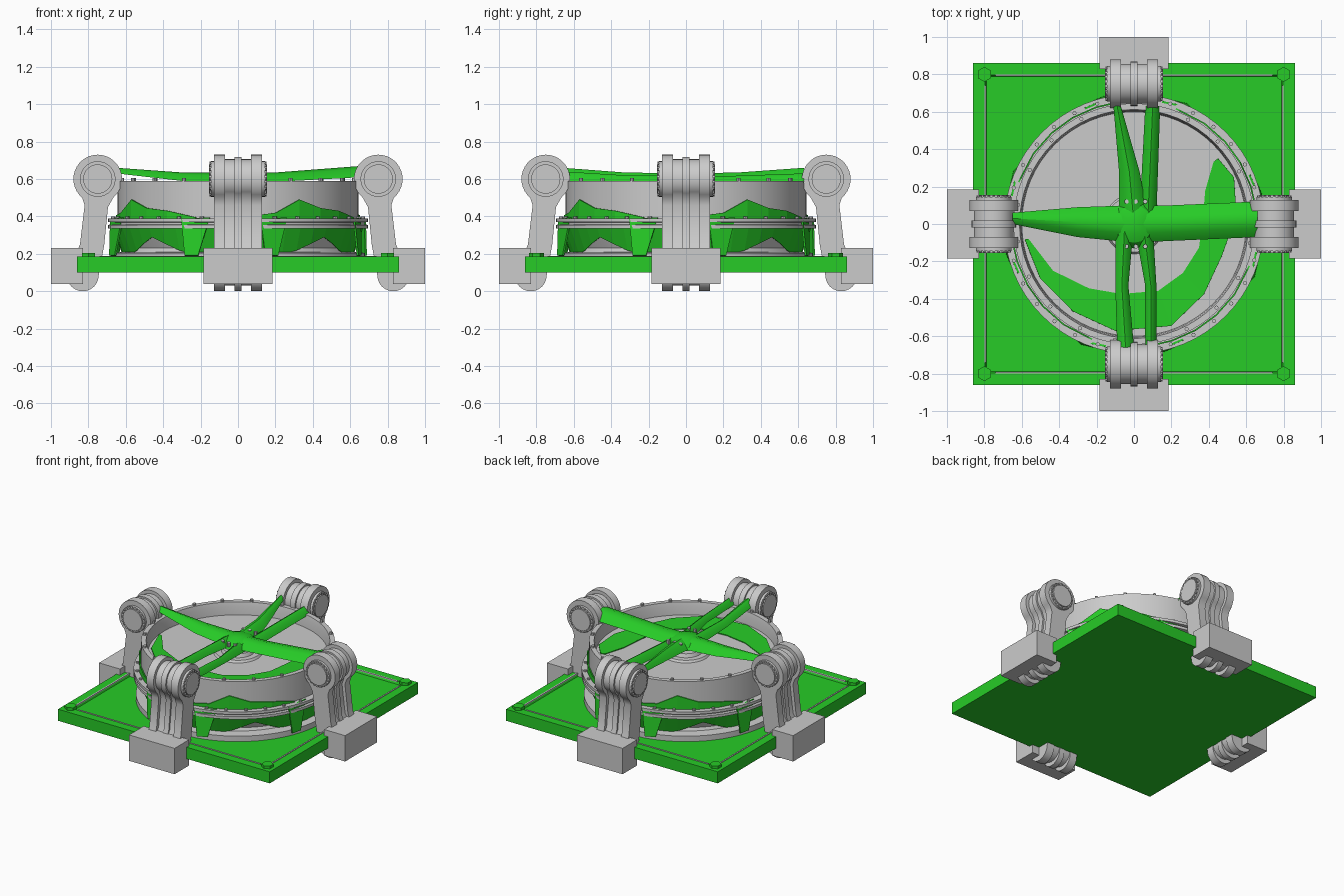
import bpy, bmesh
from math import sin, cos, pi, radians
from mathutils import Matrix, Vector

if "Cube" in bpy.data.objects:
    bpy.data.objects.remove(bpy.data.objects["Cube"])

green = bpy.data.materials.new("green")
green.diffuse_color = (0.02, 0.6, 0.02, 1)
green.use_nodes = True
green.node_tree.nodes["Principled BSDF"].inputs["Base Color"].default_value = green.diffuse_color


def finish(bm, name, mat=None, smooth=None):
    bmesh.ops.recalc_face_normals(bm, faces=bm.faces)
    me = bpy.data.meshes.new(name)
    bm.to_mesh(me)
    bm.free()
    if mat:
        me.materials.append(mat)
    if smooth:
        me.shade_smooth()
        me.set_sharp_from_angle(angle=radians(smooth))
    ob = bpy.data.objects.new(name, me)
    bpy.context.collection.objects.link(ob)
    return ob


def lathe(name, profile, sides, mat=None, smooth=30):
    bm = bmesh.new()
    vs = [bm.verts.new((r, 0, z)) for r, z in profile]
    es = [bm.edges.new(p) for p in zip(vs, vs[1:])]
    bmesh.ops.spin(bm, geom=vs + es, cent=(0, 0, 0), axis=(0, 0, 1),
                   angle=2 * pi, steps=sides, use_duplicate=False)
    bmesh.ops.remove_doubles(bm, verts=bm.verts, dist=1e-5)
    return finish(bm, name, mat, smooth)


def cylinders(name, places, r, depth, sides=8, mat=None, turn=Matrix()):
    """One mesh holding a small cylinder at every place."""
    bm = bmesh.new()
    for p in places:
        bmesh.ops.create_cone(bm, cap_ends=True, segments=sides, radius1=r, radius2=r,
                              depth=depth, matrix=Matrix.Translation(p) @ turn)
    return finish(bm, name, mat, 30)


def circle(n, r, z, start=0):
    return [(r * cos(start + 2 * pi * i / n), r * sin(start + 2 * pi * i / n), z) for i in range(n)]


def strip(name, low, high, thick):
    """Thin green skin between two rows of points."""
    bm = bmesh.new()
    a, b = [bm.verts.new(p) for p in low], [bm.verts.new(p) for p in high]
    for i in range(len(a) - 1):
        bm.faces.new((a[i], a[i + 1], b[i + 1], b[i]))
    ob = finish(bm, name, green)
    m = ob.modifiers.new("thickness", "SOLIDIFY")
    m.thickness, m.offset = thick, 0
    return ob


def polar(deg, r, z):
    return (r * cos(radians(deg)), r * sin(radians(deg)), z)


def box(name, lo, hi, mat=None):
    bm = bmesh.new()
    lo, hi = Vector(lo), Vector(hi)
    bmesh.ops.create_cube(bm, size=1, matrix=Matrix.Translation((lo + hi) / 2)
                          @ Matrix.Diagonal((*(hi - lo), 1)))
    return finish(bm, name, mat)


def four(obs):
    """Repeat parts around the middle at every quarter turn."""
    for ob in obs:
        for k in (1, 2, 3):
            c = ob.copy()
            c.name = f"{ob.name}_{k + 1}"
            c.matrix_world = Matrix.Rotation(k * pi / 2, 4, 'Z') @ ob.matrix_basis
            bpy.context.collection.objects.link(c)


# base plate with a shallow recess inside its border
bm = bmesh.new()
bmesh.ops.create_cube(bm, size=1, matrix=Matrix.Translation((0, 0, .1425))
                      @ Matrix.Diagonal((1.72, 1.72, .085, 1)))
bm.normal_update()
top = [f for f in bm.faces if f.normal.z > .9]
bmesh.ops.inset_region(bm, faces=top, thickness=.088)
bmesh.ops.inset_region(bm, faces=top, thickness=.012, depth=-.02)
finish(bm, "base_plate", green)
cylinders("corner_bolts", circle(4, .8 * 2 ** .5, .192, pi / 4), .04, .026, 6, green)
four([box("border_trim", (.79, -.74, .18), (.80, .74, .189))])

# drum with flanges, open top and recessed floor
lathe("drum", [(0, .15), (.68, .15), (.68, .205), (.61, .21), (.60, .23), (.645, .335),
               (.695, .335), (.695, .355), (.675, .357), (.675, .368), (.695, .37), (.695, .39),
               (.645, .39), (.645, .59), (.612, .59), (.605, .56), (.6, .5), (.16, .5),
               (.15, .515), (.11, .515), (.10, .54), (0, .54)], 64)
cylinders("flange_bolts", circle(32, .672, .392, .1), .011, .016)
cylinders("rim_bolts", circle(20, .628, .594, .15), .011, .022)


# green skins around the drum
def low_r(z):
    return .615 + (z - .2) * .36


angles = [i * 7.5 for i in range(49)]
lows = [.2 + .09 * max(0, 1 - abs(a % 90 - 45) / 19) for a in angles]
strip("lower_skin", [polar(a, low_r(z), z) for a, z in zip(angles, lows)],
      [polar(a, low_r(.345), .345) for a in angles], .008)
peaks = [(8, .405), (18, .42), (30, .49), (42, .445), (55, .43), (70, .395)]
upper = strip("upper_skin", [polar(a, .656, .385) for a, z in peaks],
              [polar(a, .656, z) for a, z in peaks], .008)
slivers = [strip("flange_sliver", [polar(a, .70, .19), polar(a + 6, .69, .19)],
                 [polar(a - 2, .69, .385), polar(a + 11, .67, .395)], .01) for a in (12, 66)]
four([upper] + slivers)
patch = [(-172, .57, .59), (-150, .5, .58), (-125, .42, .57), (-100, .38, .58), (-70, .38, .58),
         (-45, .37, .53), (-20, .37, .5), (5, .37, .55), (25, .42, .59), (38, .54, .57)]
strip("floor_patch", [polar(a, r, .504) for a, r, s in patch],
      [polar(a, s, .51) for a, r, s in patch], .006)


# crossed blades over the drum: (distance, left, right, edge z, ridge z)
def blade(name, deg, sections):
    bm = bmesh.new()
    rings = []
    for d, l, r, ze, zr in sections:
        m = (l + r) / 2
        pts = [(d, l, ze), (d, m * .5 + l * .5, zr * .75 + ze * .25), (d, m, zr),
               (d, m * .5 + r * .5, zr * .75 + ze * .25), (d, r, ze)]
        rings.append([bm.verts.new(p) for p in pts])
    for a, b in zip(rings, rings[1:]):
        for i in range(5):
            j = (i + 1) % 5
            bm.faces.new((a[i], a[j], b[j], b[i]))
    bm.faces.new(rings[0])
    bm.faces.new(rings[-1])
    ob = finish(bm, name, green, 35)
    ob.rotation_euler.z = radians(deg)


blade("right_blade", 0, [(0, .1, -.1, .575, .635), (.2, .1, -.09, .585, .635), (.66, .12, -.07, .61, .67)])
blade("left_blade", 180, [(0, .1, -.1, .575, .635), (.3, .07, -.09, .59, .635), (.65, .0, -.06, .63, .66)])
blade("back_blade", 90, [(0, .08, -.08, .575, .63), (.28, .08, -.03, .59, .635), (.63, .11, .07, .63, .66)])
blade("back_side_blade", 90, [(.05, -.03, -.12, .56, .61), (.63, -.06, -.14, .58, .63)])
blade("front_blade_right", -90, [(0, .1, 0, .56, .62), (.33, .12, .06, .58, .62), (.65, .12, .06, .59, .64)])
blade("front_blade_left", -90, [(0, .0, -.1, .575, .63), (.33, -.03, -.1, .59, .635), (.66, .0, -.09, .62, .66)])
lathe("blade_hub", [(0, .57), (.13, .575), (.10, .615), (.05, .635), (0, .638)], 16, green)
cylinders("hub_bolts", [(x, y, .612) for x in (-.04, .01, .06) for y in (.12, -.12)], .012, .03)


# layered arm profile in the radial plane, shrunk by d for the inset layers
def arm_layer(name, y0, y1, d, foot):
    R = .13 - d
    pts = [(.75 + R * cos(radians(t)), .6 + R * sin(radians(t))) for t in range(-50, 231, 10)]
    pts += [(.695 + d, .45), (.715 + d, .25)]
    pts += [(.83 + .085 * cos(radians(t)), foot + .085 * sin(radians(t))) for t in range(180, 361, 15)]
    pts += [(.845 - d, .25), (.82 - d, .46)]
    bm = bmesh.new()
    f = bm.faces.new([bm.verts.new((u, y0, z)) for u, z in pts])
    new = bmesh.ops.extrude_face_region(bm, geom=[f])["geom"]
    bmesh.ops.translate(bm, vec=(0, y1 - y0, 0), verts=[v for v in new if isinstance(v, bmesh.types.BMVert)])
    return finish(bm, name, None, 30)


side = Matrix.Rotation(pi / 2, 4, 'X')
parts = [box("arm_block", (.83, -.185, .04), (1, .185, .23)),
         arm_layer("arm_middle", -.02, .02, .012, .085),
         arm_layer("arm_left", .07, .128, 0, .085), arm_layer("arm_right", -.128, -.07, 0, .085),
         arm_layer("arm_filler", -.1, .1, .024, .115),
         cylinders("arm_pin", [(.75, 0, .6)], .095, .29, 32, None, side),
         cylinders("arm_pin_cap", [(.75, 0, .6)], .078, .31, 32, None, side),
         cylinders("pin_bolts", [(.75 + x, y, .6 + z) for x, z, _ in circle(20, .087, 0)
                                 for y in (-.147, .147)], .007, .012, 6, None, side)]
four(parts)
